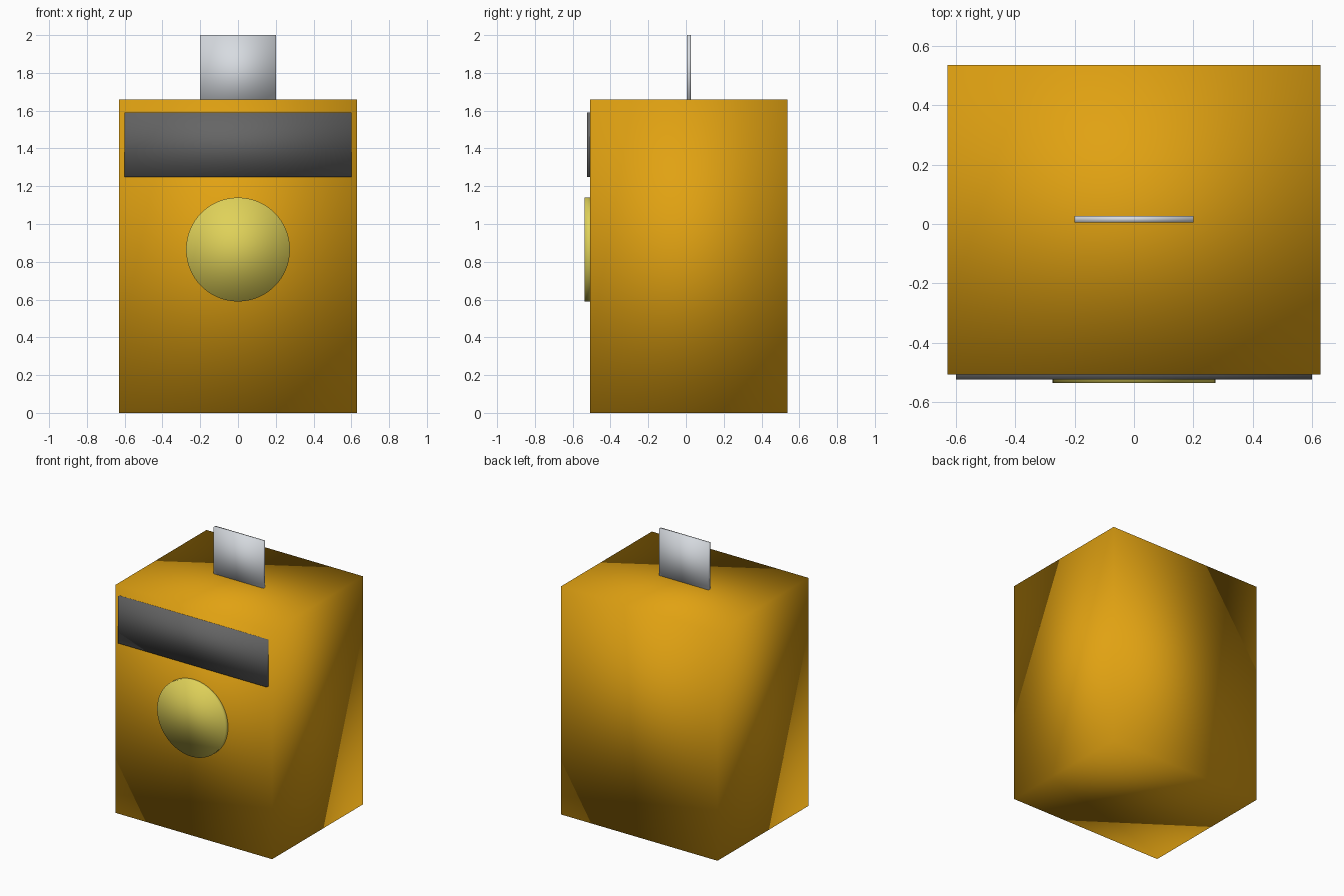
import bpy
import math

cube = bpy.data.objects.get("Cube")
if cube:
    bpy.data.objects.remove(cube, do_unlink=True)


def material(name, rgb):
    mat = bpy.data.materials.new(name)
    mat.use_nodes = True
    mat.diffuse_color = (*rgb, 1)
    mat.node_tree.nodes["Principled BSDF"].inputs["Base Color"].default_value = (*rgb, 1)
    return mat


def finish(name, mat):
    obj = bpy.context.object
    obj.name = name
    obj.data.materials.append(mat)
    bpy.ops.object.transform_apply(location=False, rotation=True, scale=True)
    bpy.ops.object.shade_smooth()
    return obj


def box(name, x, y, z, mat):
    """Box from (low, high) extents; normals stay soft across its edges."""
    spans = (x, y, z)
    bpy.ops.mesh.primitive_cube_add(size=1, location=[(a + b) / 2 for a, b in spans])
    bpy.context.object.scale = [b - a for a, b in spans]
    return finish(name, mat)


amber = material("amber", (0.75, 0.36, 0.006))
charcoal = material("charcoal", (0.13, 0.13, 0.13))
pale_yellow = material("pale yellow", (0.74, 0.64, 0.10))
silver = material("silver", (0.68, 0.71, 0.75))

FRONT = -0.507

# Body and the upright plate on top
box("body", (-0.63, 0.63), (FRONT, 0.537), (0, 1.66), amber)
box("top_plate", (-0.2, 0.2), (0.005, 0.027), (1.6, 2), silver)

# Dark band across the upper front
box("front_band", (-0.6, 0.6), (FRONT - 0.018, FRONT + 0.02), (1.25, 1.59), charcoal)

# Round disc on the front
bpy.ops.mesh.primitive_cylinder_add(
    vertices=64, radius=0.275, depth=0.05,
    location=(0, FRONT - 0.005, 0.865), rotation=(math.pi / 2, 0, 0))
finish("front_disc", pale_yellow)
